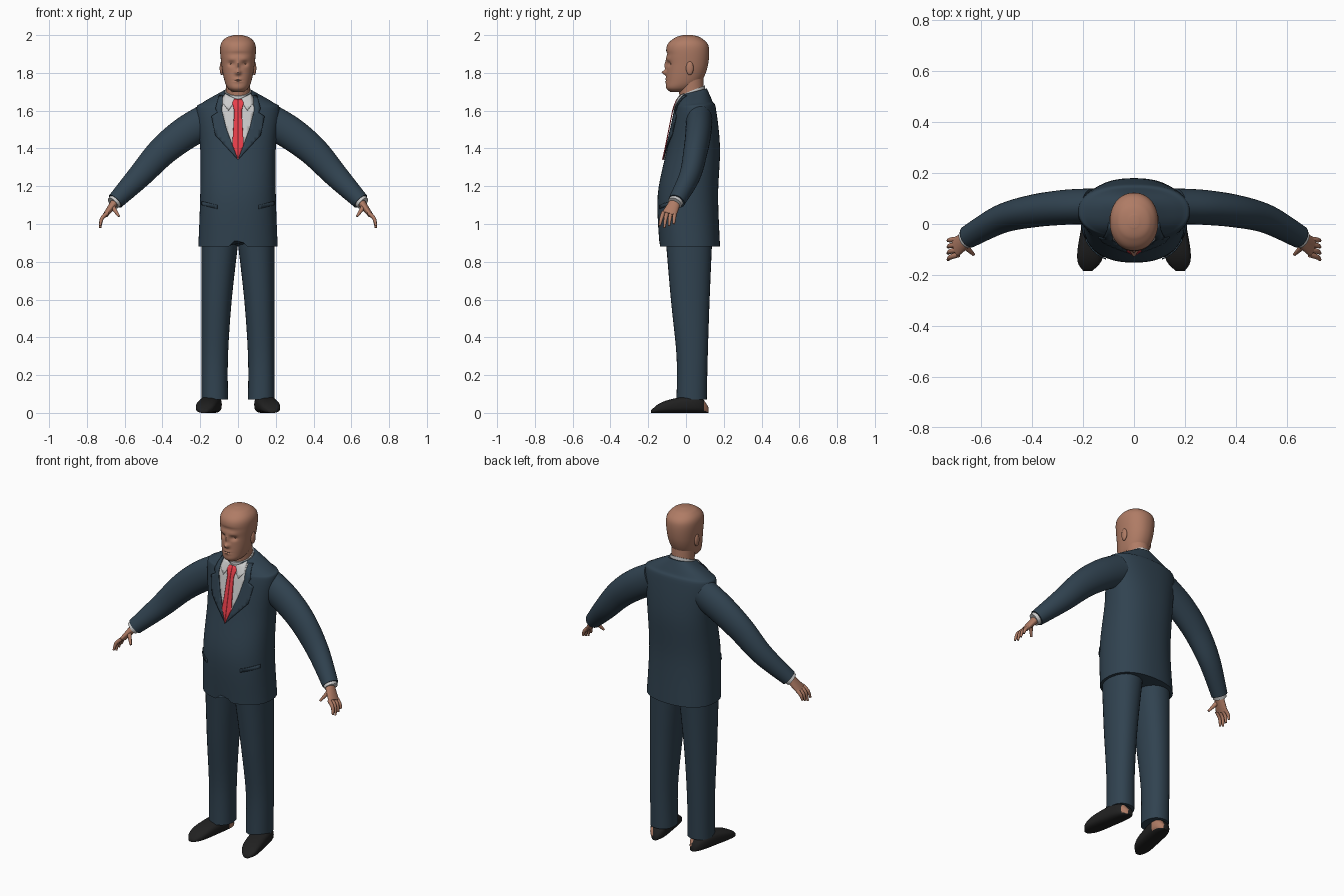
import bpy, bmesh, math
from mathutils import Vector
from mathutils.bvhtree import BVHTree

default_cube = bpy.data.objects.get("Cube")
if default_cube:
    bpy.data.objects.remove(default_cube)


def material(name, *colour):
    mat = bpy.data.materials.new(name)
    mat.use_nodes = True
    mat.diffuse_color = (*colour, 1)
    shader = mat.node_tree.nodes["Principled BSDF"]
    shader.inputs["Base Color"].default_value = (*colour, 1)
    shader.inputs["Roughness"].default_value = 0.8
    return mat


SUIT = material("navy cloth", 0.03, 0.055, 0.08)
SKIN = material("skin", 0.43, 0.2, 0.13)
SHIRT = material("white cotton", 0.6, 0.6, 0.6)
TIE = material("red silk", 0.8, 0.05, 0.07)
LEATHER = material("black leather", 0.015, 0.015, 0.015)
SIDE, DEPTH, UP = Vector((1, 0, 0)), Vector((0, 1, 0)), Vector((0, 0, 1))


def finish(name, bm, *mats, mirror=False):
    """Turn a bmesh into a smooth shaded object, optionally paired."""
    bmesh.ops.recalc_face_normals(bm, faces=bm.faces)
    mesh = bpy.data.meshes.new(name)
    bm.to_mesh(mesh)
    bm.free()
    for mat in mats:
        mesh.materials.append(mat)
    mesh.shade_smooth()
    mesh.set_sharp_from_angle(angle=math.radians(60))
    part = bpy.data.objects.new(name, mesh)
    bpy.context.scene.collection.objects.link(part)
    if mirror:
        part.modifiers.new("Mirror", 'MIRROR').use_mirror_merge = False
    return part


def spline(rows, steps):
    """Add smoothly interpolated rows between the given ones."""
    padded = [rows[0], *rows, rows[-1]]
    smooth = []
    for before, start, end, after in zip(padded, padded[1:], padded[2:], padded[3:]):
        for step in range(steps):
            t = step / steps
            smooth.append([b + t / 2 * (c - a + t * (2 * a - 5 * b + 4 * c - d + t * (3 * (b - c) + d - a)))
                           for a, b, c, d in zip(before, start, end, after)])
    return smooth + [rows[-1]]


def loft(rows, reference, axis=None, sides=32, steps=6, power=2):
    """Skin rounded rings, each given as x, y, z, half width, half depth."""
    rows = spline(rows, steps)
    centres = [Vector(row[:3]) for row in rows]
    bm = bmesh.new()
    rings = []
    for i, (centre, row) in enumerate(zip(centres, rows)):
        along = axis or (centres[min(i + 1, len(rows) - 1)] - centres[max(i - 1, 0)]).normalized()
        across = (reference - along * reference.dot(along)).normalized()
        other = along.cross(across)
        ring = []
        for k in range(sides):
            angle = math.tau * k / sides
            c, s = (math.copysign(abs(f) ** (2 / power), f) for f in (math.cos(angle), math.sin(angle)))
            ring.append(bm.verts.new(centre + across * row[3] * c + other * row[4] * s))
        rings.append(ring)
    for low, high in zip(rings, rings[1:]):
        for k in range(sides):
            bm.faces.new((low[k - 1], low[k], high[k], high[k - 1]))
    bm.faces.new(rings[0])
    bm.faces.new(rings[-1])
    return bm


def upright(rows, outer=None, **options):
    """Stack of level rings: height, front, back, half width; outer fixes the outside edge."""
    return loft([(outer - width if outer else 0, (front + back) / 2, z, width, (back - front) / 2)
                 for z, front, back, width in rows], SIDE, axis=UP, **options)


def tube(name, points, start, end, mat, sides=20):
    """Mirrored limb along points, its section easing from start to end."""
    rows = []
    for i, point in enumerate(points):
        ease = (i / (len(points) - 1)) ** 2
        rows.append((*point, *(a + (b - a) * ease for a, b in zip(start, end))))
    finish(name, loft(rows, DEPTH, sides=sides), mat, mirror=True)


# Jacket body, with a raised front notch at the hem and a neckline lower in front
jacket = upright([(0.88, -0.14, 0.18, 0.21), (1.15, -0.15, 0.17, 0.2), (1.4, -0.1, 0.18, 0.2),
                  (1.6, -0.06, 0.16, 0.22), (1.64, -0.05, 0.14, 0.19), (1.7, -0.03, 0.11, 0.08)],
                 sides=64, power=2.3)
for vert in jacket.verts:
    x, y, z = vert.co
    if y < 0 and z < 0.9:
        vert.co.z += max(0, 0.05 - abs(x))
    vert.co.z += 2.5 * max(0, z - 1.6) * (y - 0.04)
jacket.normal_update()
surface = BVHTree.FromBMesh(jacket)
finish("jacket_body", jacket, SUIT)


def panel(name, outline, lift, mat):
    """Mirrored thin cloth piece laid on the jacket front, outline in x and z."""
    bm = bmesh.new()
    bm.faces.new([bm.verts.new((x, 0, z)) for x, z in outline])
    for direction in (SIDE, UP):
        for i in range(90):
            bmesh.ops.bisect_plane(bm, geom=bm.verts[:] + bm.edges[:] + bm.faces[:],
                                   plane_co=direction * (i / 50 + 0.003), plane_no=direction)
    for vert in bm.verts:
        x, y, z = vert.co
        hit = surface.ray_cast(Vector((x, -1, z)), DEPTH)[0]
        if hit is None:
            hit = surface.find_nearest(Vector((x, -0.05, z)))[0]
        vert.co.y = hit.y - lift
    solid = finish(name, bm, mat, mirror=True).modifiers.new("Thickness", 'SOLIDIFY')
    solid.thickness, solid.offset = 0.005, 0


# Shirt front, tie, lapels and pocket flaps
opening = [(0, 1.34), (0.06, 1.5), (0.085, 1.6), (0.08, 1.68)]
panel("shirt_front", opening + [(0, 1.66)], 0.002, SHIRT)
panel("lapel", opening + [(0.1, 1.68), (0.12, 1.61), (0.11, 1.59), (0.14, 1.57), (0.12, 1.47)], 0.006, SUIT)
panel("shirt_collar_flap", [(0.01, 1.66), (0.05, 1.6), (0.08, 1.64), (0.07, 1.69)], 0.008, SHIRT)
panel("tie", [(0, 1.34), (0.03, 1.42), (0.02, 1.6), (0.03, 1.64), (0.02, 1.66), (0, 1.66)], 0.011, TIE)
panel("pocket_flap", [(0.11, 1.08), (0.11, 1.1), (0.19, 1.12), (0.19, 1.1)], 0.005, SUIT)

# Sleeves, cuffs and hands
tube("sleeve", [(0.16, 0.07, 1.55), (0.28, 0.065, 1.48), (0.4, 0.05, 1.385), (0.52, 0.02, 1.255),
                (0.65, -0.05, 1.12)], (0.07, 0.09), (0.045, 0.045), SUIT, sides=32)
tube("shirt_cuff", [(0.63, -0.04, 1.14), (0.662, -0.06, 1.11)], (0.04, 0.04), (0.038, 0.036), SHIRT)
tube("palm", [(0.64, -0.05, 1.13), (0.7, -0.09, 1.05)], (0.028, 0.024), (0.04, 0.014), SKIN)
tube("thumb", [(0.67, -0.08, 1.1), (0.63, -0.12, 1.04)], (0.015, 0.015), (0.006, 0.006), SKIN)
for i, name in enumerate(("index", "middle", "ring", "little")):
    base, tip = i / 50 - 0.12, i / 40 - 0.14
    tube(name + "_finger", [(0.69, base, 1.06), (0.72, (base + tip) / 2, 1.03), (0.73, tip, 0.98 + abs(i - 1) / 100)],
         (0.011, 0.011), (0.006, 0.006), SKIN)

# Trousers
trouser = upright([(0.95, -0.11, 0.14, 0.1), (0.6, -0.08, 0.125, 0.08), (0.3, -0.05, 0.115, 0.07),
                   (0.07, -0.05, 0.11, 0.07)], outer=0.193, power=2.2)
finish("trouser_leg", trouser, SUIT, mirror=True)

# Shoes, rounded at both ends and lower at the toe, with the bare heel showing at the back
for name, side, limit in (("left_shoe", 1, 0.1), ("right_shoe", -1, 0.05)):
    rows = []
    for i in range(13):
        t = i / 12
        rounding = max(0.3, math.sqrt(1 - (2 * t - 1) ** 4))
        height = (0.047 - 0.025 * t * t) * rounding
        rows.append((side * (0.127 + 0.055 * t), 0.12 - 0.305 * t, height, 0.056 * rounding, height))
    shoe = loft(rows, SIDE, axis=-DEPTH, steps=2, power=2.8)
    bmesh.ops.recalc_face_normals(shoe, faces=shoe.faces)
    for face in shoe.faces:
        bare = face.calc_center_median().y > limit and face.normal.x > 0.1 and face.normal.z > -0.6
        face.material_index = int(bare)
    finish(name, shoe, LEATHER, SKIN)

# Neck and tilted shirt collar
finish("neck", upright([(1.62, -0.03, 0.1, 0.062), (1.8, -0.045, 0.09, 0.065)]), SKIN)
collar = upright([(1.65, -0.04, 0.105, 0.076), (1.706, -0.04, 0.1, 0.07)])
for vert in collar.verts:
    vert.co.z += 0.4 * (vert.co.y - 0.03)
finish("shirt_collar", collar, SHIRT)

# Head, with gentle bumps and hollows for the face
head = upright([(1.7, -0.085, 0, 0.03), (1.72, -0.105, 0.04, 0.055), (1.76, -0.105, 0.085, 0.072),
                (1.84, -0.102, 0.116, 0.087), (1.94, -0.102, 0.12, 0.094), (1.985, -0.06, 0.08, 0.065),
                (2, -0.015, 0.035, 0.02)], sides=96, steps=12, power=2.15)
features = {  # sideways position, height, sideways spread, height spread, push back
    "eye_socket": (0.036, 1.848, 0.016, 0.011, 0.014),
    "brow": (0.03, 1.872, 0.024, 0.007, -0.005),
    "nose_bridge": (0, 1.84, 0.009, 0.025, -0.012),
    "nose_tip": (0, 1.802, 0.014, 0.012, -0.025),
    "lips": (0, 1.76, 0.02, 0.012, -0.007),
    "mouth_line": (0, 1.76, 0.022, 0.003, 0.008),
    "hairline": (0, 1.9, 0.06, 0.009, 0.006),
}
for vert in head.verts:
    x, y, z = vert.co
    if y < -0.02:
        vert.co.y += sum(push * math.exp(-((abs(x) - across) / wide) ** 2 - ((z - height) / tall) ** 2)
                         for across, height, wide, tall, push in features.values())
finish("head", head, SKIN)


def ball(name, centre, size):
    bm = bmesh.new()
    bmesh.ops.create_uvsphere(bm, u_segments=20, v_segments=12, radius=1)
    bmesh.ops.scale(bm, vec=size, verts=bm.verts)
    bmesh.ops.translate(bm, vec=centre, verts=bm.verts)
    finish(name, bm, SKIN, mirror=True)


# Eyelids and ears
ball("eyelid", (0.036, -0.07, 1.848), (0.014, 0.012, 0.008))
ball("ear", (0.086, 0.02, 1.825), (0.011, 0.02, 0.037))
